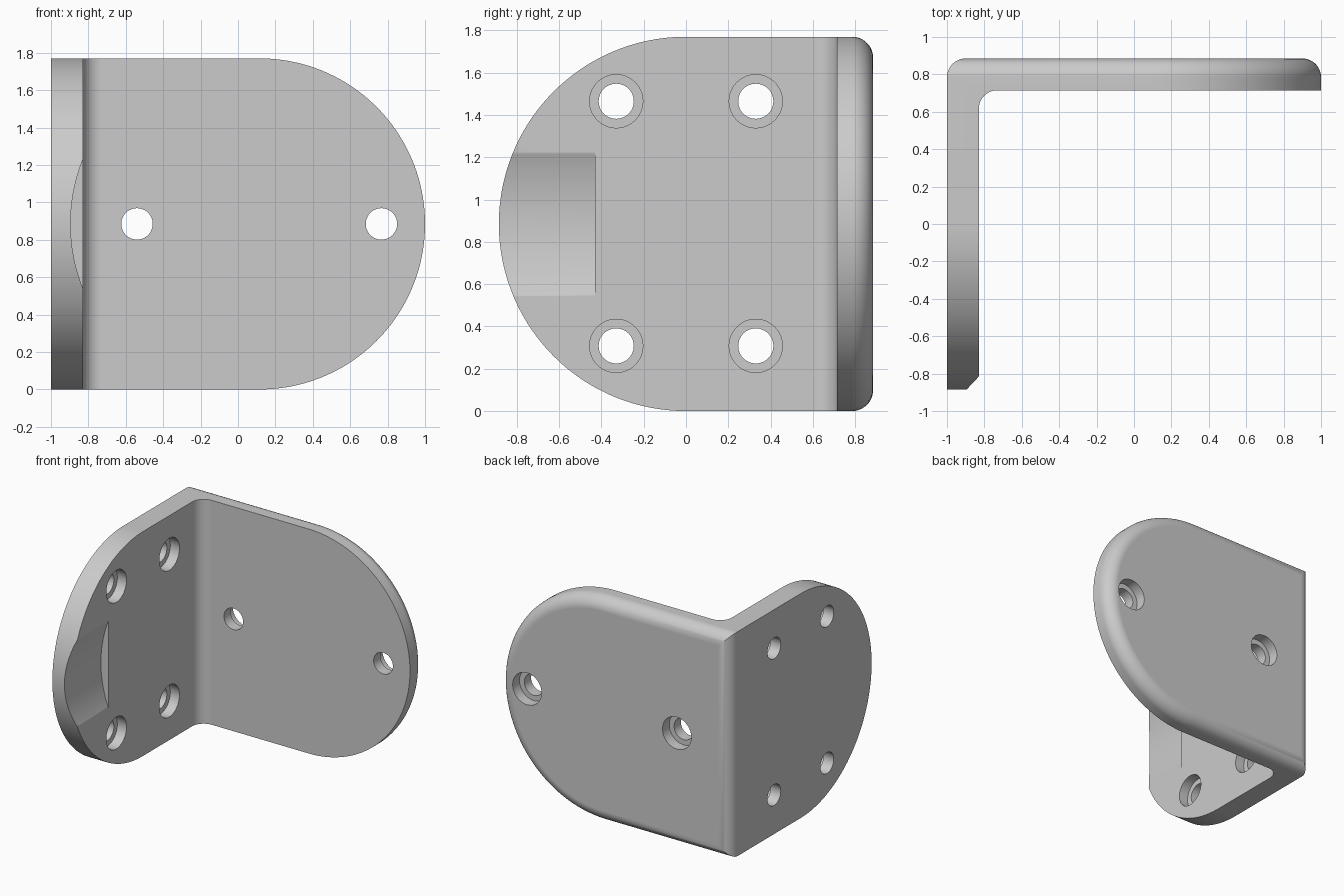
import bpy, bmesh, math
from math import cos, sin, pi

if "Cube" in bpy.data.objects:
    bpy.data.objects.remove(bpy.data.objects["Cube"])

R = 0.885          # half height, also radius of both rounded ends
FILLET = 0.1


def loft(name, rings):
    """Closed solid skinned through rings of equal point count."""
    bm = bmesh.new()
    loops = [[bm.verts.new(p) for p in ring] for ring in rings]
    n = len(loops[0])
    for a, b in zip(loops, loops[1:]):
        for i in range(n):
            j = (i + 1) % n
            bm.faces.new((a[i], a[j], b[j], b[i]))
    bm.faces.new(loops[0])
    bm.faces.new(loops[-1])
    bmesh.ops.recalc_face_normals(bm, faces=bm.faces)
    me = bpy.data.meshes.new(name)
    bm.to_mesh(me)
    bm.free()
    ob = bpy.data.objects.new(name, me)
    bpy.context.collection.objects.link(ob)
    return ob


def arc(cu, cv, r, a0, a1, n):
    return [(cu + r * cos(a0 + (a1 - a0) * i / n),
             cv + r * sin(a0 + (a1 - a0) * i / n)) for i in range(n + 1)]


def rod(name, axis, u, v, steps, n=48):
    """Stepped cylinder along x or y; steps are (position, radius)."""
    rings = []
    for t, r in steps:
        c = arc(u, v, r, 0, 2 * pi, n)[:-1]
        rings.append([(t, p, q) if axis == 'x' else (p, t, q) for p, q in c])
    return loft(name, rings)


# L-shaped section with rounded inner corner
section = [(-1.2, -1.2), (-0.83, -1.2)]
section += arc(-0.73, 0.615, FILLET, pi, pi / 2, 12)
section += [(1.2, 0.715), (1.2, 1.2), (-1.2, 1.2)]
bracket = loft("angle_bracket", [[(x, y, z) for x, y in section] for z in (-0.2, 2.0)])


# Back plate outline, with its rear edge rounded over
def back_ring(s, y):
    pts = [(-1 + s, s)] + arc(0.115, R, R - s, -pi / 2, pi / 2, 96) + [(-1 + s, 2 * R - s)]
    return [(x, y, z) for x, z in pts]


rings = [back_ring(0, -1.1)]
for i in range(13):
    a = pi / 2 * i / 12
    rings.append(back_ring(FILLET * (1 - cos(a)), R - FILLET + FILLET * sin(a)))
back_outline = loft("back_outline_helper", rings)

# Side plate outline: rounded front end
side = arc(0, R, R, 1.5 * pi, 0.5 * pi, 96)
side += [(0, 2.2), (1.3, 2.2), (1.3, -0.4), (0, -0.4)]
side_outline = loft("side_outline_helper", [[(x, y, z) for y, z in side] for x in (-1.3, 1.3)])

ops = [(back_outline, 'INTERSECT'), (side_outline, 'INTERSECT')]

# Shallow round groove on the inner face of the side plate
ops.append((rod("groove_cutter", 'y', 0.04, R, [(-1.5, 0.935), (-0.43, 0.935)], 192), 'DIFFERENCE'))

# Counterbored screw holes
for y in (-0.33, 0.33):
    for z in (0.308, 1.465):
        ops.append((rod("side_hole_cutter", 'x', y, z,
                        [(-1.1, 0.083), (-0.91, 0.083), (-0.91, 0.126), (-0.7, 0.126)]), 'DIFFERENCE'))
for x in (-0.54, 0.767):
    ops.append((rod("back_hole_cutter", 'y', x, R,
                    [(0.6, 0.084), (0.80, 0.084), (0.80, 0.126), (1.0, 0.126)]), 'DIFFERENCE'))

for ob, op in ops:
    m = bracket.modifiers.new(op, 'BOOLEAN')
    m.operation = op
    m.solver = 'EXACT'
    m.object = ob
    ob.hide_render = True

# Bake the cuts and drop the helpers
dg = bpy.context.evaluated_depsgraph_get()
mesh = bpy.data.meshes.new_from_object(bracket.evaluated_get(dg))
bracket.modifiers.clear()
bracket.data = mesh
for ob, _ in ops:
    bpy.data.objects.remove(ob, do_unlink=True)

# Single grey finish
grey = bpy.data.materials.new("light_grey")
grey.diffuse_color = (0.6, 0.6, 0.6, 1)
grey.use_nodes = True
grey.node_tree.nodes["Principled BSDF"].inputs["Base Color"].default_value = grey.diffuse_color
mesh.materials.clear()
mesh.materials.append(grey)
for p in mesh.polygons:
    p.material_index = 0

bpy.context.view_layer.objects.active = bracket
bracket.select_set(True)
bpy.ops.object.shade_smooth_by_angle(angle=math.radians(30))
wn = bracket.modifiers.new("flat_face_normals", 'WEIGHTED_NORMAL')
wn.keep_sharp = True
